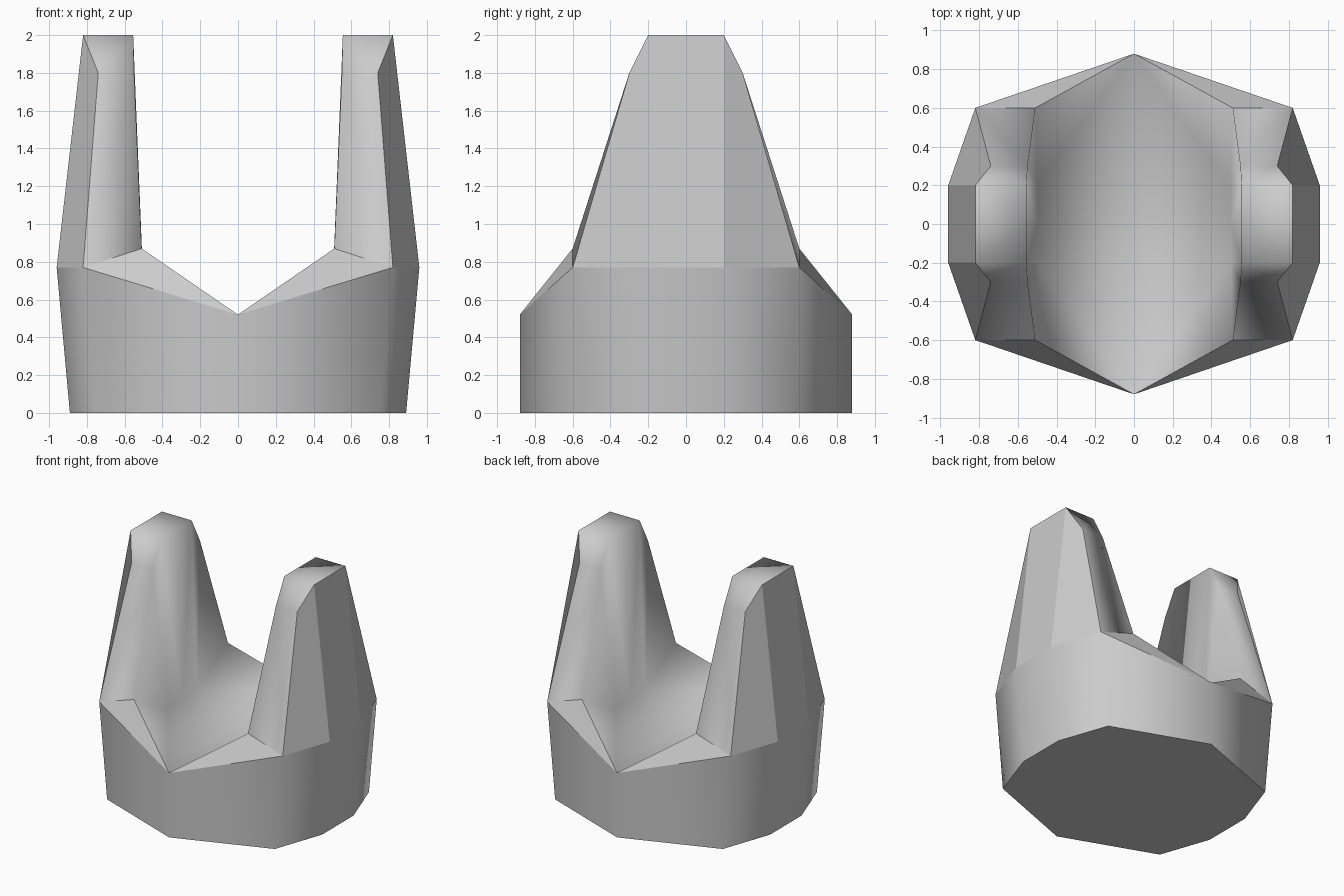
import bpy, bmesh

if "Cube" in bpy.data.objects:
    bpy.data.objects.remove(bpy.data.objects["Cube"])

# Quarter cross-sections, walked from the bottom, up the outside and down the inside
front = [(0, -.88, 0), (0, -.88, .52)]
corner = [(.75, -.6, 0), (.82, -.6, .77), (.74, -.3, 1.8), (.55, -.3, 1.8), (.51, -.6, .87)]
side = [(.89, -.2, 0), (.96, -.2, .77), (.82, -.2, 2), (.555, -.2, 2), (.5, -.2, .65), (0, -.2, .4)]
middle = [(x, 0, z) for x, y, z in side]

bm = bmesh.new()
f, c, s, m = [[bm.verts.new(p) for p in sec] for sec in (front, corner, side, middle)]
origin = bm.verts.new((0, 0, 0))


def face(*verts, smooth=True):
    bm.faces.new(verts).smooth = smooth


# Lower wall, tower sides, tower top and inside wall; outer tower faces stay flat
for a, b in ((c, s), (s, m)):
    for i in range(min(len(a), len(b)) - 1):
        face(a[i], b[i], b[i + 1], a[i + 1], smooth=(i != 1))

# Tower front, front wall and the flat rim triangle
face(c[1], c[2], c[3], c[4])
face(f[0], c[0], c[1], f[1])
face(f[1], c[1], c[4], smooth=False)

# Sloping floor of the saddle
face(f[1], c[4], s[4])
face(f[1], s[4], s[5])

# Flat underside
face(f[0], origin, m[0], s[0], c[0], smooth=False)

bmesh.ops.recalc_face_normals(bm, faces=bm.faces)
mid = [fc for fc in bm.faces if set(fc.verts) == {c[0], c[1], s[0], s[1]}][0]
if mid.normal.x < 0:
    bmesh.ops.reverse_faces(bm, faces=bm.faces)
mesh = bpy.data.meshes.new("forked_saddle_base")
bm.to_mesh(mesh)
bm.free()
base = bpy.data.objects.new("forked_saddle_base", mesh)
bpy.context.collection.objects.link(base)

# Complete all four quarters
mirror = base.modifiers.new("mirror", 'MIRROR')
mirror.use_axis = (True, True, False)
mirror.use_clip = True
mirror.merge_threshold = .001
